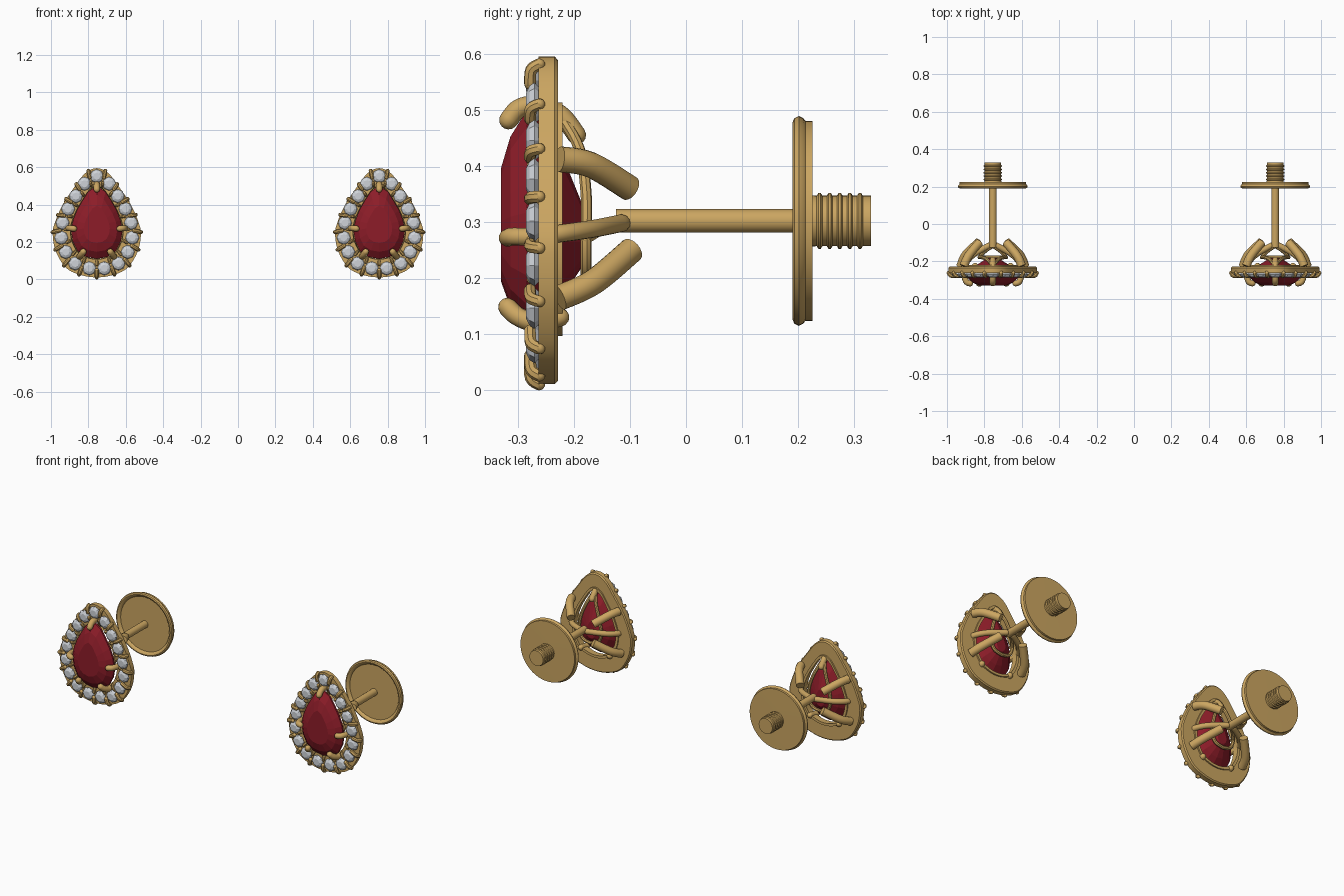
import bpy, bmesh, math
from mathutils import Vector, Quaternion
from mathutils.geometry import interpolate_bezier

cube = bpy.data.objects.get("Cube")
if cube:
    bpy.data.objects.remove(cube)


def material(name, rgb, rough):
    m = bpy.data.materials.new(name)
    m.use_nodes = True
    m.diffuse_color = (*rgb, 1)
    bsdf = m.node_tree.nodes["Principled BSDF"]
    bsdf.inputs["Base Color"].default_value = (*rgb, 1)
    bsdf.inputs["Roughness"].default_value = rough
    return m


GOLD = material("gold", (0.60, 0.38, 0.12), 0.4)
RED = material("deep red gem", (0.27, 0.012, 0.022), 0.3)
WHITE = material("clear white gem", (0.62, 0.65, 0.69), 0.3)
SPACING = 0.755


# ---- helpers ----
def spline(pts, closed=False, steps=8):
    pts = [Vector(p) for p in pts]
    n = len(pts)
    get = (lambda i: pts[i % n]) if closed else (lambda i: pts[max(0, min(n - 1, i))])
    out = []
    for i in range(n if closed else n - 1):
        a, b = get(i), get(i + 1)
        h1, h2 = a + (b - get(i - 1)) / 6, b - (get(i + 2) - a) / 6
        out += interpolate_bezier(a, h1, h2, b, steps + 1)[:-1]
    return out if closed else out + [pts[-1]]


HALF = [(0, 1), (0.26, 0.955), (0.52, 0.82), (0.78, 0.66), (0.95, 0.5),
        (1, 0.4), (0.93, 0.24), (0.69, 0.085), (0.35, 0.02), (0, 0)]


def pear(w, z0, z1, y, n):
    """Pear outline as n points evenly spaced along its length, from the tip."""
    ring = HALF + [(-x, z) for x, z in HALF[-2:0:-1]]
    c = spline([(x * w, y, z0 + z * (z1 - z0)) for x, z in ring], True, 12)
    c.append(c[0])
    lens = [(b - a).length for a, b in zip(c, c[1:])]
    total, out, seg, run = sum(lens), [], 0, 0.0
    for k in range(n):
        d = total * k / n
        while run + lens[seg] < d:
            run += lens[seg]
            seg += 1
        out.append(c[seg].lerp(c[seg + 1], (d - run) / lens[seg]))
    return out


def loft(bm, loops, wrap=False, caps=True):
    rows = [[bm.verts.new(p) for p in loop] for loop in loops]
    n = len(rows[0])
    for a, b in zip(rows, rows[1:] + rows[:1] if wrap else rows[1:]):
        for i in range(n):
            j = (i + 1) % n
            bm.faces.new((a[i], a[j], b[j], b[i]))
    if caps and not wrap:
        bm.faces.new(rows[0])
        bm.faces.new(rows[-1])


def tube(bm, pts, r, rounded=True, sides=12, steps=6):
    path = spline(pts, steps=steps)
    tans = [(path[min(i + 1, len(path) - 1)] - path[max(i - 1, 0)]).normalized()
            for i in range(len(path))]
    stations = [(p, t, r) for p, t in zip(path, tans)]
    if rounded:
        angles = [math.radians(a) for a in (80, 55, 28)]
        stations = ([(path[0] - tans[0] * r * math.sin(a), tans[0], r * math.cos(a)) for a in angles]
                    + stations +
                    [(path[-1] + tans[-1] * r * math.sin(a), tans[-1], r * math.cos(a)) for a in angles[::-1]])
    q, prev, loops = Quaternion(), Vector((0, 0, 1)), []
    for p, t, rad in stations:
        q = prev.rotation_difference(t) @ q
        prev = t
        loops.append([p + q @ Vector((rad * math.cos(a), rad * math.sin(a), 0))
                      for a in (math.tau * k / sides for k in range(sides))])
    loft(bm, loops)


def circle(r, y, n, cx=0.0, cz=0.302):
    return [Vector((cx + r * math.cos(math.tau * k / n), y, cz + r * math.sin(math.tau * k / n)))
            for k in range(n)]


def lathe(bm, profile, n=48):
    loft(bm, [circle(r, y, n) for y, r in profile])


def finish(bm, name, mat, smooth=True):
    """Make the part for both earrings."""
    bmesh.ops.recalc_face_normals(bm, faces=bm.faces)
    mesh = bpy.data.meshes.new(name)
    bm.to_mesh(mesh)
    bm.free()
    mesh.materials.append(mat)
    if smooth:
        mesh.shade_smooth()
        mesh.set_sharp_from_angle(angle=math.radians(40))
    for side, x in (("left", SPACING), ("right", -SPACING)):
        ob = bpy.data.objects.new(f"{side}_{name}", mesh)
        ob.location.x = x
        bpy.context.collection.objects.link(ob)


def mirrored(pts):
    return [pts, [(-x, y, z) for x, y, z in pts]]


# ---- halo plate ----
N = 96
bm = bmesh.new()
loft(bm, [pear(0.236, 0.011, 0.595, -0.263, N), pear(0.236, 0.011, 0.595, -0.234, N),
          pear(0.230, 0.017, 0.588, -0.228, N), pear(0.152, 0.098, 0.512, -0.228, N),
          pear(0.148, 0.102, 0.508, -0.263, N)], wrap=True)
finish(bm, "halo_plate", GOLD)

# ---- bezel behind the centre gem ----
bm = bmesh.new()
loft(bm, [pear(0.153, 0.097, 0.513, -0.262, N), pear(0.153, 0.097, 0.513, -0.220, N),
          pear(0.138, 0.112, 0.494, -0.220, N), pear(0.142, 0.108, 0.50, -0.262, N)], wrap=True)
finish(bm, "gem_bezel", GOLD)

# ---- centre gem ----
G = 18
bm = bmesh.new()
loft(bm, [pear(0.070, 0.195, 0.395, -0.330, G), pear(0.110, 0.148, 0.452, -0.313, G),
          pear(0.138, 0.110, 0.500, -0.283, G), pear(0.138, 0.110, 0.500, -0.272, G),
          pear(0.095, 0.160, 0.430, -0.225, G), pear(0.030, 0.225, 0.325, -0.182, G)])
finish(bm, "centre_gem", RED, smooth=False)

# ---- halo gems and the small prongs between them ----
STONES = 17
outer = pear(0.236, 0.011, 0.595, 0, STONES * 2)
middle = pear(0.192, 0.056, 0.552, 0, STONES * 2)
inner = pear(0.150, 0.100, 0.510, 0, STONES * 2)
bm = bmesh.new()
for p in middle[::2]:
    loft(bm, [circle(r, y, 8, p.x, p.z) for r, y in
              ((0.019, -0.285), (0.031, -0.279), (0.037, -0.270), (0.022, -0.255))])
finish(bm, "halo_gems", WHITE, smooth=False)

bm = bmesh.new()
for i in range(1, STONES * 2, 2):
    o, n = outer[i], inner[i]
    depth = lambda p, y: Vector((p.x, y, p.z))
    tube(bm, [depth(o, -0.262), depth(o.lerp(n, 0.12), -0.276), depth(o.lerp(n, 0.42), -0.278)],
         0.011, sides=8, steps=4)
    tube(bm, [depth(n, -0.262), depth(n.lerp(o, 0.1), -0.274), depth(n.lerp(o, 0.22), -0.276)],
         0.008, sides=8, steps=3)
finish(bm, "halo_prongs", GOLD)

# ---- claws holding the centre gem ----
bm = bmesh.new()
tube(bm, [(0, -0.316, 0.482), (0, -0.298, 0.502), (0, -0.270, 0.507), (0, -0.225, 0.492),
          (0, -0.195, 0.455)], 0.017)
for path in mirrored([(0.122, -0.318, 0.272), (0.142, -0.308, 0.274), (0.153, -0.270, 0.274),
                      (0.150, -0.220, 0.280), (0.105, -0.165, 0.288), (0.02, -0.115, 0.298)]):
    tube(bm, path, 0.016)
for path in mirrored([(0.072, -0.318, 0.148), (0.084, -0.300, 0.132), (0.092, -0.270, 0.122),
                      (0.095, -0.225, 0.130)]):
    tube(bm, path, 0.017)
finish(bm, "gem_claws", GOLD)

# ---- thick struts behind the halo ----
bm = bmesh.new()
for path in (mirrored([(0.155, -0.225, 0.412), (0.130, -0.170, 0.402), (0.072, -0.100, 0.360)])
             + mirrored([(0.172, -0.225, 0.165), (0.145, -0.165, 0.193), (0.075, -0.097, 0.250)])):
    tube(bm, path, 0.023, rounded=False, sides=16)
finish(bm, "back_struts", GOLD)

# ---- thin wire frame joining the tip, struts and post ----
bm = bmesh.new()
for path in (mirrored([(0, -0.225, 0.492), (0.030, -0.190, 0.430), (0.060, -0.178, 0.350),
                       (0.072, -0.178, 0.270), (0.05, -0.178, 0.215), (0, -0.178, 0.200)])
             + mirrored([(0.072, -0.178, 0.270), (0.040, -0.145, 0.290), (0, -0.118, 0.302)])):
    tube(bm, path, 0.010, sides=8)
finish(bm, "gallery_wire", GOLD)

# ---- post ----
bm = bmesh.new()
lathe(bm, [(-0.125, 0.021), (0.205, 0.021)], 24)
finish(bm, "post", GOLD)

# ---- backing disc with a dished front ----
bm = bmesh.new()
lathe(bm, [(0.203, 0.02), (0.203, 0.160), (0.193, 0.167), (0.190, 0.176), (0.193, 0.183),
           (0.201, 0.187), (0.209, 0.183), (0.213, 0.178), (0.225, 0.178), (0.226, 0.02)], 64)
finish(bm, "backing_disc", GOLD)

# ---- threaded end ----
bm = bmesh.new()
thread = [(0.220, 0.046)]
for k in range(5):
    y = 0.238 + 0.018 * k
    thread += [(y - 0.005, 0.045), (y - 0.002, 0.050), (y + 0.002, 0.050), (y + 0.005, 0.045)]
lathe(bm, thread + [(0.330, 0.045)], 32)
finish(bm, "threaded_end", GOLD)
